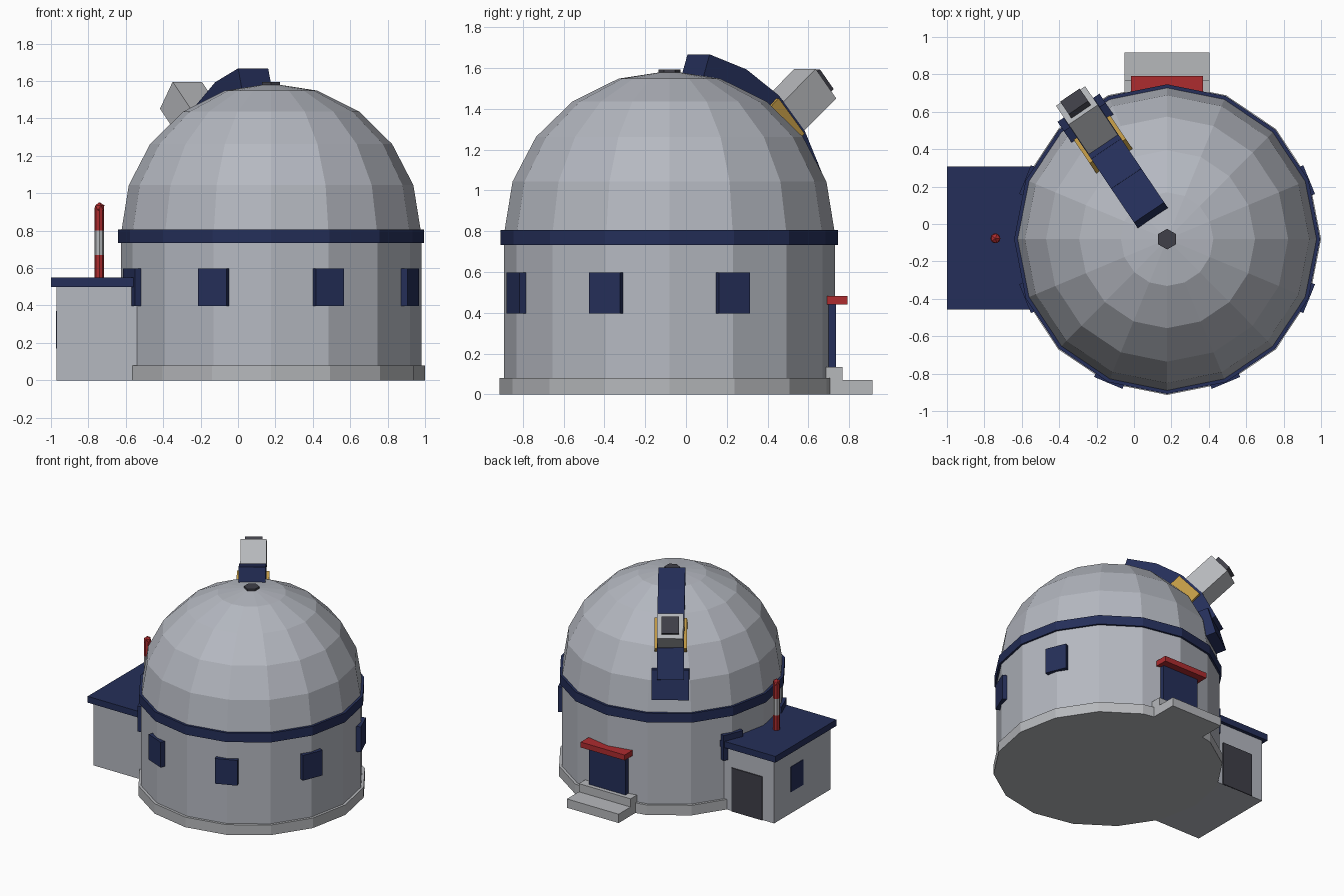
import bpy, bmesh
from math import radians, sin, cos, pi
from mathutils import Matrix, Vector

if "Cube" in bpy.data.objects:
    bpy.data.objects.remove(bpy.data.objects["Cube"])


def material(name, r, g, b):
    m = bpy.data.materials.new(name)
    m.use_nodes = True
    m.diffuse_color = (r, g, b, 1)
    m.node_tree.nodes["Principled BSDF"].inputs["Base Color"].default_value = (r, g, b, 1)
    return m


GREY = material("plaster grey", 0.46, 0.48, 0.53)
PALE = material("pale stone", 0.47, 0.48, 0.5)
NAVY = material("navy blue", 0.018, 0.028, 0.1)
RED = material("signal red", 0.42, 0.025, 0.028)
GOLD = material("ochre gold", 0.53, 0.32, 0.06)
DARK = material("charcoal", 0.05, 0.05, 0.065)

CX, CY = 0.177, -0.081          # axis of the round tower
DOME_Z = 0.8
SIDES = 16
STRETCH = 1.012                 # tower is a touch deeper than wide


def finish(name, bm, mat):
    bmesh.ops.recalc_face_normals(bm, faces=bm.faces)
    mesh = bpy.data.meshes.new(name)
    bm.to_mesh(mesh)
    bm.free()
    mesh.materials.append(mat)
    ob = bpy.data.objects.new(name, mesh)
    bpy.context.collection.objects.link(ob)
    return ob


def box(name, lo, hi, mat, frame=Matrix()):
    """Box between two corners, placed in a local frame."""
    lo, hi = Vector(lo), Vector(hi)
    bm = bmesh.new()
    m = frame @ Matrix.Translation((lo + hi) / 2) @ Matrix.Diagonal((*(hi - lo), 1))
    bmesh.ops.create_cube(bm, size=1, matrix=m)
    return finish(name, bm, mat)


def lathe(name, profile, mat, sides=SIDES, centre=(CX, CY), stretch=STRETCH, turn=0):
    """Faceted solid of revolution from (radius, height) points."""
    bm = bmesh.new()
    rings = []
    for r, z in profile:
        if r == 0:
            rings.append([bm.verts.new((*centre, z))] * sides)
            continue
        angles = [2 * pi * i / sides + turn for i in range(sides)]
        rings.append([bm.verts.new((centre[0] + r * cos(a), centre[1] + r * stretch * sin(a), z))
                      for a in angles])
    for a, b in zip(rings, rings[1:]):
        for i in range(sides):
            j = (i + 1) % sides
            quad = list(dict.fromkeys((a[i], a[j], b[j], b[i])))
            bm.faces.new(quad)
    for ring in (rings[0], rings[-1]):
        if ring[0] is not ring[1]:
            bm.faces.new(ring)
    return finish(name, bm, mat)


# Round tower
lathe("base_plinth", [(0.823, 0), (0.823, 0.08)], PALE)
lathe("tower_wall", [(0.803, 0.02), (0.803, 0.78)], GREY)
lathe("dome_band", [(0.818, 0.733), (0.818, 0.806)], NAVY)
arc = [radians(18 * i) for i in range(5)]
lathe("dome", [(0.8 * cos(a), DOME_Z + 0.787 * sin(a)) for a in arc] + [(0, DOME_Z + 0.787)], GREY)
lathe("dome_cap", [(0.055, 1.56), (0.055, 1.594)], DARK, sides=6, stretch=1, turn=pi / 2)

# Tower windows
for i, angle in enumerate((-157.5, -112.5, -67.5, -22.5, 22.5, 157.5)):
    frame = (Matrix.Translation((CX, CY, 0)) @ Matrix.Diagonal((1, STRETCH, 1, 1))
             @ Matrix.Rotation(radians(angle), 4, 'Z'))
    box(f"tower_window_{i + 1}", (0.74, -0.082, 0.397), (0.822, 0.082, 0.597), NAVY, frame)

# Main entrance at the back
box("lower_step", (CX - 0.227, 0.6, 0), (CX + 0.227, 0.916, 0.07), PALE)
box("upper_step", (CX - 0.227, 0.6, 0.02), (CX + 0.227, 0.767, 0.135), PALE)
box("main_door", (CX - 0.16, 0.6, 0.135), (CX + 0.16, 0.735, 0.45), NAVY)
box("door_canopy", (CX - 0.193, 0.69, 0.44), (CX + 0.193, 0.792, 0.483), RED)

# Side annex
box("annex_wall", (-0.97, -0.43, 0), (-0.42, 0.28, 0.51), GREY)
box("annex_roof", (-1, -0.458, 0.5), (-0.42, 0.307, 0.55), NAVY)
box("annex_door", (-0.87, 0.275, 0.0), (-0.6, 0.288, 0.345), DARK)
box("annex_window", (-0.974, -0.08, 0.17), (-0.966, 0.075, 0.37), NAVY)

# Banded mast with a ball on top
MAST = (-0.741, -0.077)
for name, z0, z1, mat in (("mast_lower", 0.54, 0.67, RED), ("mast_middle", 0.67, 0.8, PALE),
                          ("mast_upper", 0.8, 0.925, RED)):
    lathe(name, [(0.025, z0), (0.025, z1)], mat, sides=8, centre=MAST, stretch=1)
bm = bmesh.new()
bmesh.ops.create_icosphere(bm, subdivisions=1, radius=0.03,
                           matrix=Matrix.Translation((*MAST, 0.922)))
finish("mast_ball", bm, RED)


def dome_frame(tilt):
    """Local z points out of the dome, x runs down it, y runs across."""
    return (Matrix.Translation((CX, CY, DOME_Z)) @ Matrix.Rotation(radians(124), 4, 'Z')
            @ Matrix.Rotation(radians(tilt), 4, 'Y'))


# Shutter strip over the dome and its lower hood
for i in range(4):
    box(f"shutter_panel_{i + 1}", (-0.115, -0.097, 0.74), (0.115, 0.097, 0.877), NAVY,
        dome_frame(18.7 + 15 * i))
box("shutter_hood", (-0.11, -0.135, 0.72), (0.11, 0.135, 0.85), NAVY, dome_frame(74))

# Gold rails beside the opening
for side, y in (("left", -0.117), ("right", 0.097)):
    box(f"{side}_rail", (-0.115, y, 0.74), (0.115, y + 0.02, 0.857), GOLD, dome_frame(48.7))

# Square telescope
box("telescope_tube", (-0.094, -0.094, 0.75), (0.094, 0.094, 1.126), PALE, dome_frame(50))
box("telescope_lens", (-0.063, -0.063, 1.1), (0.063, 0.063, 1.16), DARK, dome_frame(50))
